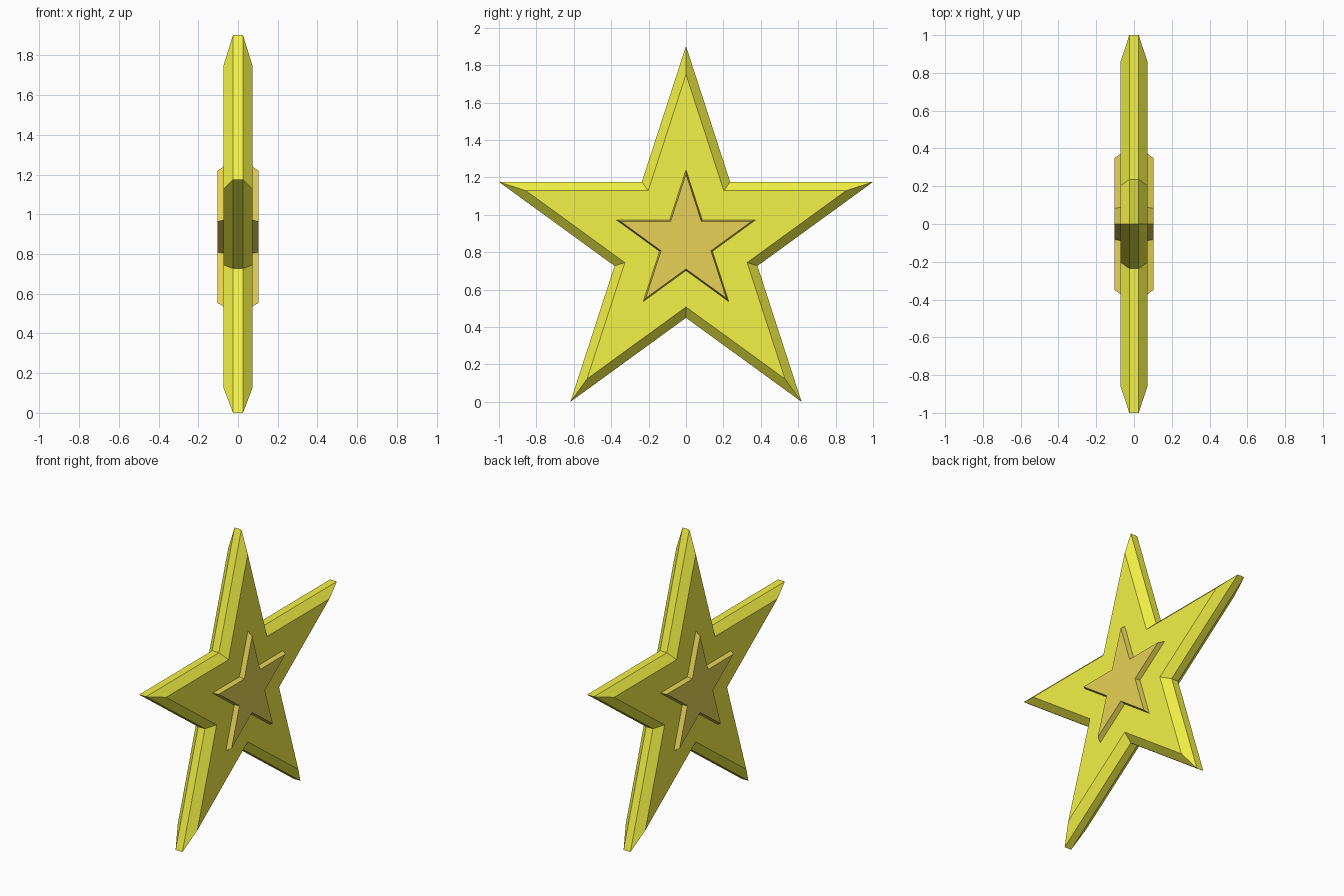
import bpy, bmesh
from math import sin, cos, pi

if "Cube" in bpy.data.objects:
    bpy.data.objects.remove(bpy.data.objects["Cube"])

CENTRE_Z = 0.851
INNER_RATIO = 0.382  # regular five-pointed star


def material(name, colour):
    m = bpy.data.materials.new(name)
    m.diffuse_color = (*colour, 1)
    m.use_nodes = True
    m.node_tree.nodes["Principled BSDF"].inputs["Base Color"].default_value = m.diffuse_color
    return m


def star(name, sections, mat):
    """Loft star outlines along x; sections are (x, tip radius)."""
    bm = bmesh.new()
    rings = []
    for x, radius in sections:
        ring = []
        for i in range(10):
            r = radius * (INNER_RATIO if i % 2 else 1)
            a = i * pi / 5
            ring.append(bm.verts.new((x, r * sin(a), CENTRE_Z + r * cos(a))))
        rings.append(ring)
    for a, b in zip(rings, rings[1:]):
        for i in range(10):
            j = (i + 1) % 10
            bm.faces.new((a[i], a[j], b[j], b[i]))
    bm.faces.new(rings[0])
    bm.faces.new(rings[-1])
    bmesh.ops.recalc_face_normals(bm, faces=bm.faces)
    mesh = bpy.data.meshes.new(name)
    bm.to_mesh(mesh)
    bm.free()
    mesh.materials.append(mat)
    obj = bpy.data.objects.new(name, mesh)
    bpy.context.collection.objects.link(obj)
    return obj


# Large star with bevelled rim
star("star_body",
     [(-0.072, 0.90), (-0.025, 1.0515), (0.025, 1.0515), (0.072, 0.90)],
     material("yellow", (0.9, 0.88, 0.06)))

# Small raised star showing on both faces
star("star_emblem",
     [(-0.104, 0.367), (-0.072, 0.39), (0.072, 0.39), (0.104, 0.367)],
     material("amber", (0.79, 0.64, 0.09)))
